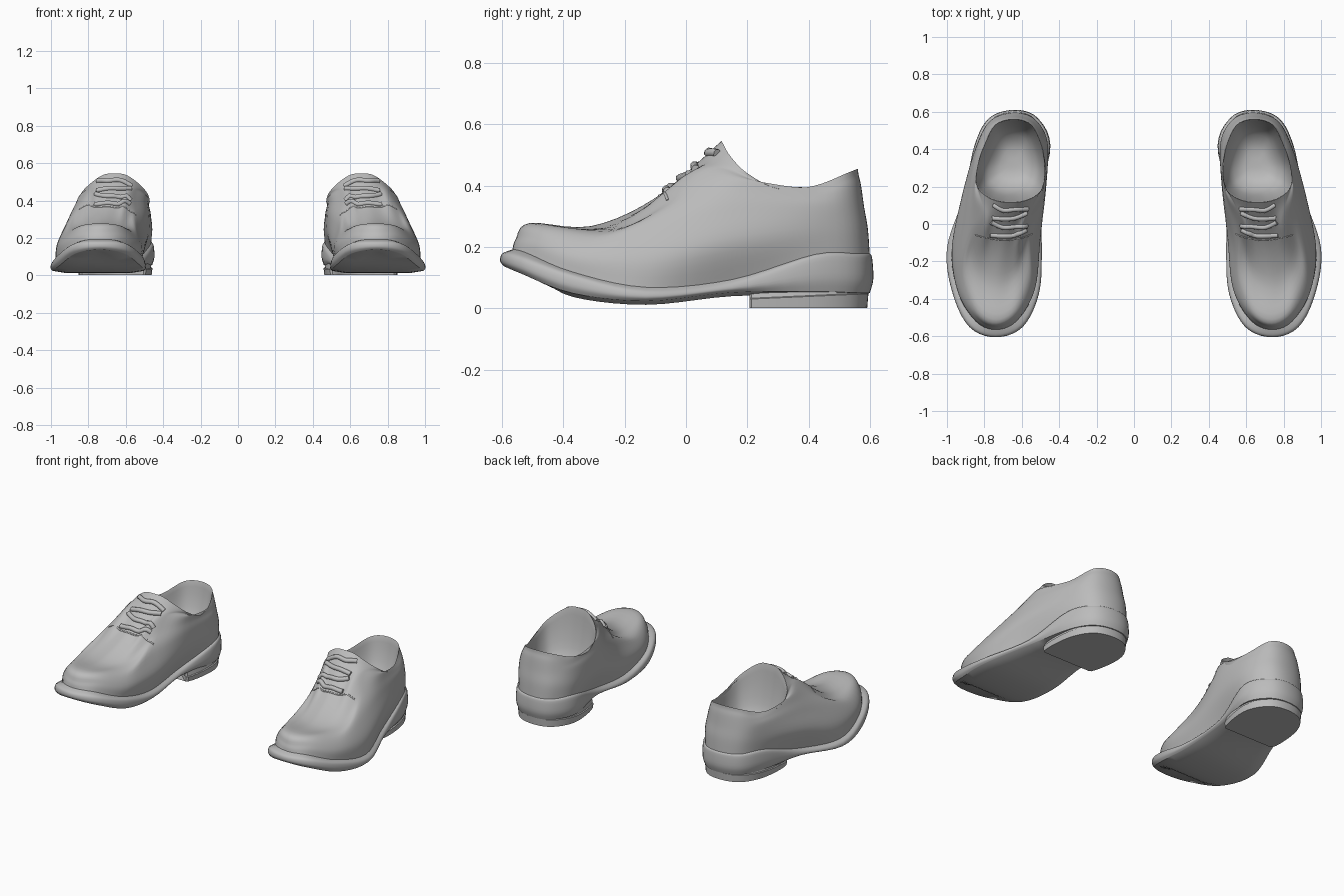
import bpy, bmesh, math
from mathutils import Vector
from mathutils.bvhtree import BVHTree

cube = bpy.data.objects.get("Cube")
if cube:
    bpy.data.objects.remove(cube)

grey = bpy.data.materials.new("plain_grey")
grey.use_nodes = True
grey.diffuse_color = (0.5, 0.5, 0.5, 1)
grey.node_tree.nodes["Principled BSDF"].inputs["Base Color"].default_value = (0.5, 0.5, 0.5, 1)


def spline(pts, steps, closed):
    """Smooth curve through all the points."""
    n, out = len(pts), []
    pick = (lambda i: pts[i % n]) if closed else (lambda i: pts[max(0, min(n - 1, i))])
    for i in range(n if closed else n - 1):
        a, b, c, d = (pick(i + k) for k in (-1, 0, 1, 2))
        for s in range(steps):
            t = s / steps
            out.append(b + 0.5 * t * (c - a + t * (2 * a - 5 * b + 4 * c - d
                                                  + t * (3 * (b - c) + d - a))))
    if not closed:
        out.append(pts[-1].copy())
    return out


def ring(stations):
    """Closed outline from front to back stations of (y, inner x, outer x, z)."""
    outer = [Vector((xo, y, z)) for y, xi, xo, z in stations]
    inner = [Vector((xi, y, z)) for y, xi, xo, z in stations]
    # extra pair of points that rounds the back
    for side in (outer, inner):
        a, b = side[-2], side[-1]
        p = a.lerp(b, .78)
        p.x = b.x + (a.x - b.x) * .63
        side.insert(-1, p)
    return spline(outer + inner[-2:0:-1], 5, True)


def blend(rings, steps):
    """Add smooth in-between rings."""
    columns = [spline(list(col), steps, False) for col in zip(*rings)]
    return [list(r) for r in zip(*columns)]


def loft(name, rings, angle=40):
    """Skin a stack of rings, close both ends and mirror for the other shoe."""
    bm = bmesh.new()
    rows = [[bm.verts.new(p) for p in r] for r in rings]
    n = len(rows[0])
    for a, b in zip(rows, rows[1:]):
        for i in range(n):
            j = (i + 1) % n
            bm.faces.new((a[i], a[j], b[j], b[i]))
    for r in (rows[0], rows[-1]):
        for i in range(n // 2):
            quad = [r[i], r[i + 1], r[n - i - 1], r[-i]]
            bm.faces.new(list(dict.fromkeys(quad)))
    bmesh.ops.recalc_face_normals(bm, faces=bm.faces)
    mesh = bpy.data.meshes.new(name)
    bm.to_mesh(mesh)
    bm.free()
    mesh.materials.append(grey)
    obj = bpy.data.objects.new(name, mesh)
    bpy.context.collection.objects.link(obj)
    mirror = obj.modifiers.new("other_shoe", 'MIRROR')
    mirror.use_mirror_merge = False
    bpy.ops.object.select_all(action='DESELECT')
    obj.select_set(True)
    bpy.context.view_layer.objects.active = obj
    bpy.ops.object.shade_smooth_by_angle(angle=math.radians(angle))
    return obj


# Sole: stations of (y, inner x, outer x, bottom z, welt z)
sole = [(-.605, .74, .74, .138, .178), (-.55, .595, .88, .115, .168),
        (-.37, .508, .97, .05, .105), (-.13, .493, 1.0, .024, .055),
        (.15, .5, .91, .052, .08), (.42, .447, .853, .055, .162),
        (.61, .635, .635, .05, .165)]


def sole_ring(front, back, height, lift=0):
    """Sole outline inset by front..back amounts, at a share of the edge height."""
    result = []
    last = len(sole) - 1
    for i, (y, xi, xo, low, top) in enumerate(sole):
        d = front + (back - front) * i / last
        side = 0 if i in (0, last) else d
        push = {0: d, 1: .8 * d, last: -d}.get(i, 0)
        result.append((y + push, xi + side, xo - side, low + (top - low) * height + lift))
    return ring(result)


welt = sole_ring(.04, .012, 1, .014)
loft("sole", [sole_ring(.09, .08, 0, -.012)]
     + blend([sole_ring(.012, .012, 0), sole_ring(0, 0, .4),
              sole_ring(.006, .004, 1), welt], 4))

# Heel block with a hollow front and a thin top piece under it
heel = [(.285, .65, .65), (.258, .56, .76), (.213, .485, .855), (.42, .452, .848),
        (.6, .64, .64)]


def heel_ring(d, z, slope=0):
    rows = []
    last = len(heel) - 1
    for i, (y, xi, xo) in enumerate(heel):
        side = d if 0 < i < last else 0
        rows.append((y - d if i == last else y, xi + side, xo - side, z + slope * (y - .2)))
    return ring(rows)


loft("heel", [heel_ring(.01, .002), heel_ring(.006, .03, .045),
              heel_ring(.012, .033, .045), heel_ring(.02, .085)], 30)

# Upper: rings from the welt over the vamp to the collar
wall = [
    [(-.555, .74, .74, .225), (-.495, .62, .855, .222), (-.34, .53, .945, .17),
     (-.11, .503, .968, .165), (.15, .478, .92, .21), (.42, .46, .842, .25),
     (.592, .635, .635, .26)],
    [(-.51, .735, .735, .278), (-.455, .635, .835, .268), (-.3, .555, .915, .23),
     (-.1, .535, .92, .27), (.15, .477, .892, .32), (.42, .472, .835, .33),
     (.58, .64, .64, .33)],
    [(-.31, .73, .73, .268), (-.27, .645, .82, .262), (-.15, .59, .87, .288),
     (.0, .55, .86, .37), (.17, .485, .866, .385), (.42, .483, .822, .365),
     (.57, .64, .64, .4)],
    [(-.1, .7, .7, .36), (-.075, .64, .765, .368), (0, .595, .79, .435),
     (.09, .545, .812, .455), (.2, .484, .85, .42), (.42, .49, .808, .388),
     (.562, .64, .64, .435)]]
collar = ring([(.115, .66, .66, .545), (.12, .6, .72, .538), (.145, .535, .785, .495),
               (.2, .485, .838, .44), (.3, .472, .842, .39), (.42, .495, .8, .4),
               (.56, .642, .642, .455)])
outside = blend([welt] + [ring(w) for w in wall] + [collar], 5)


def lining(scale, mix):
    """Collar scaled about its middle and lowered toward the insole."""
    mid = Vector((.65, .32, 0))
    return [Vector((mid.x + (p.x - mid.x) * scale, mid.y + (p.y - mid.y) * scale,
                    p.z + (.17 - p.z) * mix)) for p in collar]


inside = blend([lining(.985, .03), lining(.9, .4), lining(.74, .75),
                lining(.45, .95), lining(.15, 1)], 3)
upper = loft("upper", outside + inside)

# Laces and raised seams laid on the surface of the upper
skin = bmesh.new()
skin.from_mesh(upper.data)
tree = BVHTree.FromBMesh(skin)
skin.free()


def cord(name, points, radius, lift):
    path = []
    for p in spline([Vector((x, y, 1)) for x, y in points], 5, False):
        hit = tree.ray_cast(p, Vector((0, 0, -1)))
        path.append(hit[0] + hit[1] * lift)
    rings = []
    for i, p in enumerate(path):
        along = (path[min(i + 1, len(path) - 1)] - path[max(i - 1, 0)]).normalized()
        u = along.cross(Vector((0, .5, 1))).normalized()
        v = along.cross(u)
        turns = [k * math.pi / 4 for k in range(8)]
        rings.append([p + radius * (u * math.cos(t) + v * math.sin(t)) for t in turns])
    loft(name, rings, 60)


for row in range(4):
    y = -.06 + row * .046
    tilt = .012 * (-1) ** row
    cord(f"lace_{row + 1}", [(.58 - row * .004, y + .014 + tilt), (.64, y), (.7, y - .004),
                             (.77 - row * .006, y + .012 - tilt)], .014, .001)
cord("throat_seam", [(.545, -.055), (.6, -.075), (.69, -.088), (.77, -.078), (.85, -.06)],
     .005, -.002)
